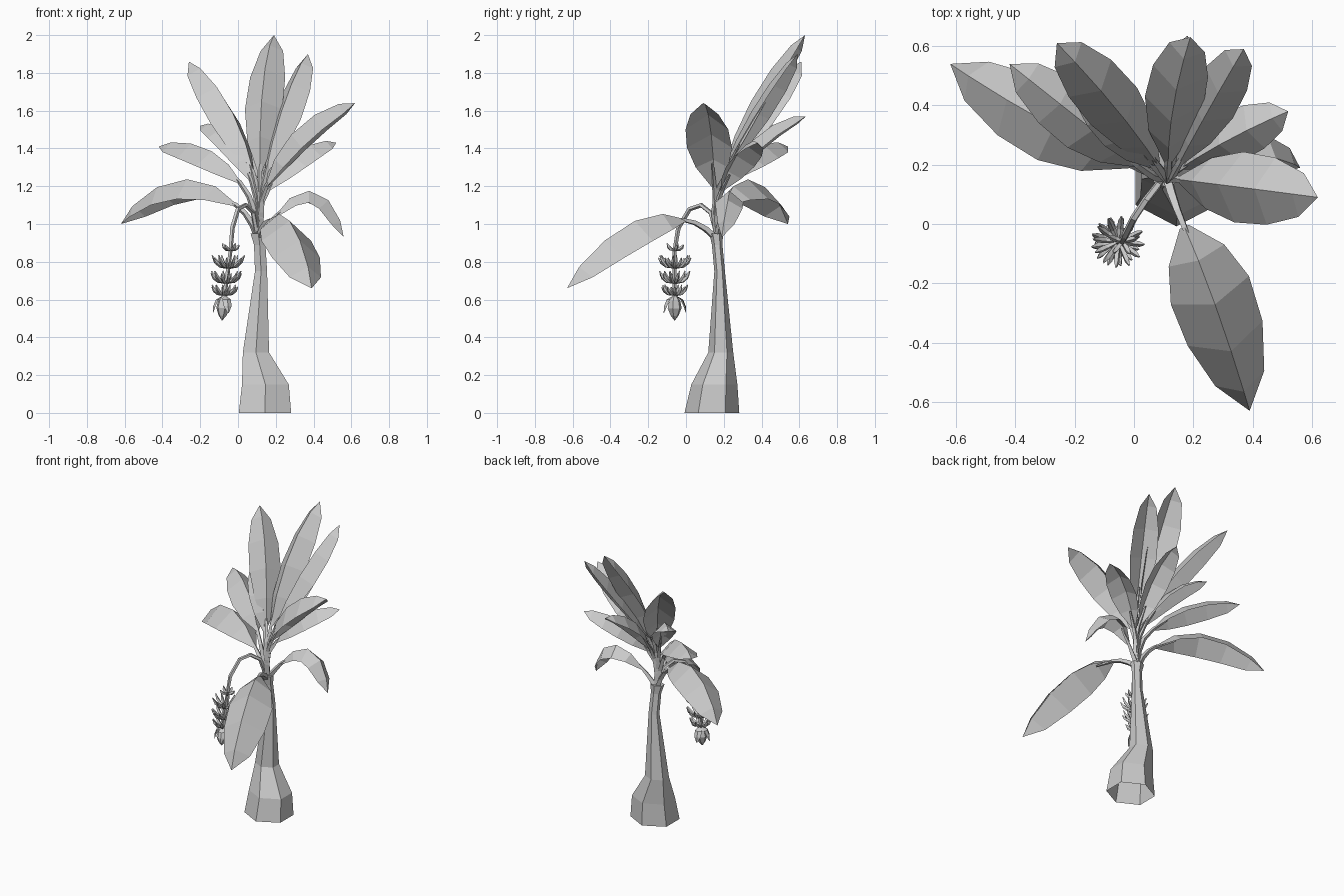
import bpy, bmesh, math
from mathutils import Vector

old = bpy.data.objects.get("Cube")
if old:
    bpy.data.objects.remove(old, do_unlink=True)

grey = bpy.data.materials.new("light_grey")
grey.use_nodes = True
COLOUR = (0.6, 0.6, 0.6, 1)
grey.diffuse_color = COLOUR
grey.node_tree.nodes["Principled BSDF"].inputs["Base Color"].default_value = COLOUR

UP = Vector((0, 0, 1))
CROWN = Vector((0.11, 0.165, 0.92))


def finish(name, bm):
    bmesh.ops.recalc_face_normals(bm, faces=bm.faces)
    mesh = bpy.data.meshes.new(name)
    bm.to_mesh(mesh)
    bm.free()
    mesh.materials.append(grey)
    obj = bpy.data.objects.new(name, mesh)
    bpy.context.collection.objects.link(obj)


def skin(bm, rings, closed_start=True):
    """Bridge equal rings of points into a faceted tube."""
    loops = [[bm.verts.new(p) for p in ring] for ring in rings]
    n = len(loops[0])
    for a, b in zip(loops, loops[1:]):
        for i in range(n):
            j = (i + 1) % n
            bm.faces.new((a[i], a[j], b[j], b[i]))
    if closed_start:
        bm.faces.new(loops[0][::-1])
    bm.faces.new(loops[-1])


def tangent(path, i):
    return (path[min(i + 1, len(path) - 1)] - path[max(i - 1, 0)]).normalized()


def tube(bm, path, radii, sides=4):
    side = tangent(path, 0).cross(Vector((0.3, 1, 0.2))).normalized()
    rings = []
    for i, (p, r) in enumerate(zip(path, radii)):
        t = tangent(path, i)
        side = (side - t * side.dot(t)).normalized()
        other = t.cross(side)
        angles = [math.tau * k / sides for k in range(sides)]
        rings.append([p + r * (math.cos(a) * side + math.sin(a) * other) for a in angles])
    skin(bm, rings)


def bezier(a, b, c, ts):
    return [a * (1 - t) ** 2 + b * 2 * t * (1 - t) + c * t * t for t in ts]


# Trunk: hexagonal, flared at the foot: centre x, centre y, half width x, half width y, height
bm = bmesh.new()
rings = []
for cx, cy, rx, ry, z in [(.143, .137, .16, .145, 0), (.145, .15, .143, .122, .15),
                          (.095, .184, .08, .066, .32), (.122, .178, .037, .028, .75),
                          (.115, .165, .035, .028, .89), (.108, .16, .048, .036, .95)]:
    angles = [math.radians(60 * k - 90) for k in range(6)]
    rings.append([Vector((cx + rx * math.cos(a), cy + ry * math.sin(a), z)) for a in angles])
skin(bm, rings, closed_start=False)
finish("trunk", bm)


# Leaves: sheet folded along the midrib like a roof, on a tapering stalk
FOLD = 0.42
SECTIONS = [(0, 0.12), (0.2, 0.72), (0.43, 1), (0.67, 0.95), (0.88, 0.62), (1, 0)]


def leaf(name, base, mid, tip, half_width):
    base, mid, tip = Vector(base), Vector(mid), Vector(tip)
    control = mid * 2 - (base + tip) / 2
    path = bezier(base, control, tip, [t for t, w in SECTIONS])
    bm = bmesh.new()
    rows = []
    for i, (p, (_, w)) in enumerate(zip(path, SECTIONS)):
        t = tangent(path, i)
        side = t.cross(UP).normalized()
        w *= half_width
        lift = side.cross(t) * w * FOLD
        ridge = bm.verts.new(p + lift)
        if w:
            left, right = (bm.verts.new(p + side * s * w - lift) for s in (-1, 1))
        else:
            left = right = ridge
        rows.append((left, ridge, right))
    for (l0, m0, r0), (l1, m1, r1) in zip(rows, rows[1:]):
        if l1 is m1:
            bm.faces.new((l0, m0, m1))
            bm.faces.new((m0, r0, m1))
        else:
            bm.faces.new((l0, m0, m1, l1))
            bm.faces.new((m0, r0, r1, m1))
    finish(name + "_leaf", bm)

    bm = bmesh.new()
    reach = (base - CROWN).length
    bend = base - (control - base).normalized() * reach * 0.45
    stalk = bezier(CROWN + (base - CROWN) * 0.03, bend, base, (0, 0.33, 0.67, 1)) + path[1:2]
    tube(bm, stalk, (0.02, 0.018, 0.015, 0.012, 0.006))
    finish(name + "_leaf_stalk", bm)


leaf("low_right", (-.01, .2, 1.1), (-.31, .35, 1.18), (-.62, .54, 1.0), .125)
leaf("middle_right", (.01, .2, 1.22), (-.18, .35, 1.36), (-.42, .54, 1.41), .1)
leaf("small_right", (.07, .19, 1.23), (-.05, .32, 1.44), (-.2, .48, 1.52), .075)
leaf("tall_right", (.08, .2, 1.27), (-.07, .4, 1.6), (-.26, .61, 1.86), .1)
leaf("tall_middle", (.115, .2, 1.28), (.135, .41, 1.68), (.19, .63, 2.0), .1)
leaf("back", (.13, .2, 1.2), (.15, .4, 1.44), (.18, .635, 1.57), .08)
leaf("tall_left", (.15, .2, 1.28), (.26, .4, 1.62), (.37, .59, 1.9), .085)
leaf("upper_left", (.15, .15, 1.2), (.35, .125, 1.47), (.62, .09, 1.64), .12)
leaf("middle_left", (.16, .19, 1.18), (.33, .29, 1.35), (.52, .38, 1.43), .085)
leaf("low_left", (.2, .19, 1.04), (.4, .23, 1.14), (.56, .19, .93), .075)
leaf("front", (.17, -.01, 1.02), (.28, -.29, .94), (.39, -.63, .66), .14)

# Arched stalk carrying the fruit
bm = bmesh.new()
arch = [Vector(p) for p in [(.1, .16, .95), (.08, .13, 1.06), (.04, .08, 1.1), (0, .02, 1.08),
                            (-.03, -.04, .98), (-.04, -.06, .86), (-.075, -.06, .6)]]
tube(bm, arch, [0.013] * 5 + [0.011, 0.012], sides=5)
finish("fruit_stalk", bm)


def bunch_axis(z):
    return arch[-2].lerp(arch[-1], (arch[-2].z - z) / (arch[-2].z - arch[-1].z))


# Fruit: tiers of upturned tapering fingers around the stalk
tiers = [(.63, .066, 11), (.695, .078, 12), (.775, .082, 12), (.865, .045, 5)]
for index, (z, reach, count) in enumerate(tiers):
    bm = bmesh.new()
    centre = bunch_axis(z)
    for k in range(count):
        a = math.tau * (k + index * 0.4) / count
        out = Vector((math.cos(a), math.sin(a), 0))
        lift = 0.65 + 0.2 * (k % 2)
        path = [centre + out * reach * f + UP * reach * h * lift
                for f, h in ((0.1, -0.1), (0.55, 0.05), (0.85, 0.4), (1.05, 0.85))]
        tube(bm, path, (0.006, 0.01, 0.01, 0.003))
    finish("fruit_tier_%d" % (index + 1), bm)

# Flower bud hanging below the fruit
bm = bmesh.new()
tip = Vector((-.085, -.06, .49))
top = bunch_axis(.62)
tube(bm, [top.lerp(tip, f) for f in (0, .2, .5, .8, 1)], (.012, .03, .038, .022, .002), sides=6)
finish("flower_bud", bm)

# Bracts peeling away from the bud
bm = bmesh.new()
for degrees in (100, 190, 290):
    a = math.radians(degrees)
    out = Vector((math.cos(a), math.sin(a), 0))
    side = out.cross(UP)
    rows = []
    for f, drop, w in ((.01, 0, .008), (.045, .02, .024), (.06, .055, .022), (.062, .09, .004)):
        p = top + out * f - UP * drop
        rows.append([bm.verts.new(p + side * w * s - out * w * 0.4 * abs(s)) for s in (-1, 0, 1)])
    for r0, r1 in zip(rows, rows[1:]):
        for i in range(2):
            bm.faces.new((r0[i], r0[i + 1], r1[i + 1], r1[i]))
finish("flower_bracts", bm)
